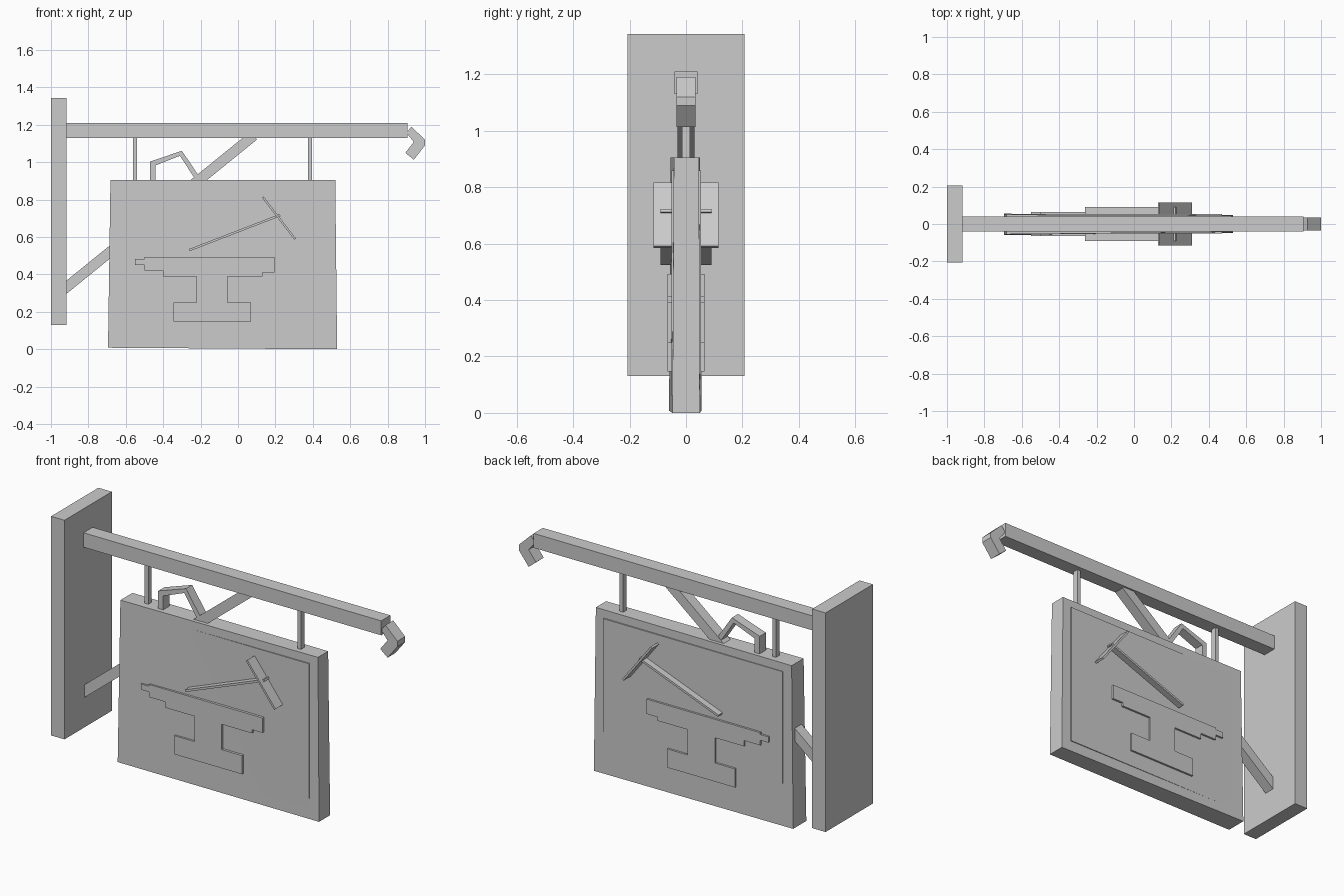
import bpy
import math

grey = bpy.data.materials.new("plain grey")
grey.diffuse_color = (0.6, 0.6, 0.6, 1)


def mesh_object(name, verts, faces):
    me = bpy.data.meshes.new(name)
    me.from_pydata(verts, [], faces)
    me.materials.append(grey)
    ob = bpy.data.objects.new(name, me)
    bpy.context.collection.objects.link(ob)
    return ob


def extrude(name, pts, y0, y1):
    """Extrude a clockwise (x, z) profile from y0 to y1."""
    n = len(pts)
    verts = [(x, y, z) for y in (y0, y1) for x, z in pts]
    faces = [tuple(reversed(range(n))), tuple(range(n, 2 * n))]
    faces += [(i, (i + 1) % n, n + (i + 1) % n, n + i) for i in range(n)]
    return mesh_object(name, verts, faces)


def box(name, x0, x1, y0, y1, z0, z1):
    return extrude(name, [(x0, z0), (x0, z1), (x1, z1), (x1, z0)], y0, y1)


def bar(name, a, b, width, half_y):
    """Straight bar between two (x, z) points."""
    dx, dz = b[0] - a[0], b[1] - a[1]
    k = width / 2 / math.hypot(dx, dz)
    nx, nz = -dz * k, dx * k
    pts = [(a[0] - nx, a[1] - nz), (a[0] + nx, a[1] + nz),
           (b[0] + nx, b[1] + nz), (b[0] - nx, b[1] - nz)]
    return extrude(name, pts, -half_y, half_y)


# wall plate and horizontal beam
box("wall_plate", -1.0, -0.918, -0.207, 0.207, 0.13, 1.343)
box("beam", -0.92, 0.905, -0.04, 0.04, 1.13, 1.21)

# bent tip of the beam
extrude("beam_tip", [(0.90, 1.157), (0.927, 1.19), (1.0, 1.12), (1.0, 1.09),
                     (0.94, 1.013), (0.895, 1.05), (0.94, 1.108)], -0.034, 0.034)

# hangers
for side, x in (("left", -0.55), ("right", 0.385)):
    box("hanger_" + side, x - 0.011, x + 0.011, -0.015, 0.015, 0.88, 1.14)

# diagonal brace passing behind the board
bar("brace", (-0.935, 0.317), (0.085, 1.143), 0.055, 0.03)

# mitred scroll on top of the board
extrude("scroll", [(-0.47, 0.89), (-0.47, 1.003), (-0.30, 1.061), (-0.195, 0.905),
                   (-0.222, 0.90), (-0.311, 1.034), (-0.44, 0.983), (-0.44, 0.89)],
        -0.027, 0.027)

# slightly warped sign board
mesh_object("board",
            [(-0.695, -0.06, 0.008), (0.53, -0.048, 0.0), (0.53, 0.049, 0.0), (-0.695, 0.055, 0.008),
             (-0.682, -0.055, 0.906), (0.52, -0.043, 0.906), (0.52, 0.046, 0.906), (-0.682, 0.05, 0.906)],
            [(3, 2, 1, 0), (4, 5, 6, 7), (0, 1, 5, 4), (1, 2, 6, 5), (2, 3, 7, 6), (3, 0, 4, 7)])

# raised panel on both faces
box("panel", -0.63, 0.47, -0.051, 0.054, 0.06, 0.86)

# anvil silhouette
extrude("anvil", [(-0.55, 0.45), (-0.55, 0.482), (-0.50, 0.482), (-0.50, 0.492),
                  (0.195, 0.492), (0.195, 0.41), (0.13, 0.41), (0.13, 0.39),
                  (-0.055, 0.39), (-0.055, 0.25), (0.07, 0.25), (0.07, 0.147),
                  (-0.345, 0.147), (-0.345, 0.25), (-0.222, 0.25), (-0.222, 0.39),
                  (-0.40, 0.39), (-0.40, 0.422), (-0.50, 0.422), (-0.50, 0.45)],
        -0.065, 0.065)

# hammer
bar("hammer_handle", (-0.26, 0.53), (0.225, 0.717), 0.012, 0.09)
bar("hammer_head", (0.133, 0.813), (0.306, 0.588), 0.011, 0.115)
